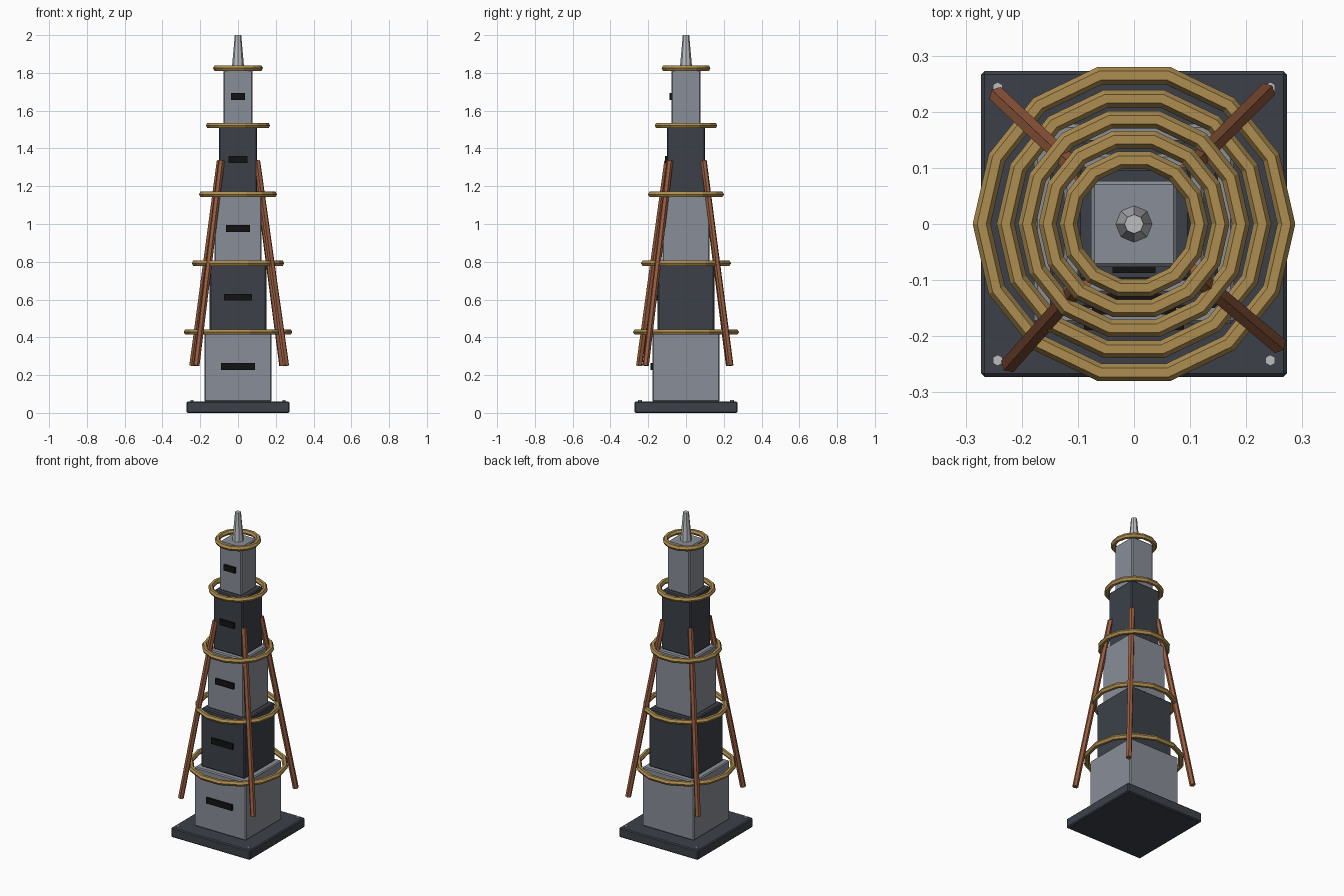
import bpy, math
from mathutils import Vector

if "Cube" in bpy.data.objects:
    bpy.data.objects.remove(bpy.data.objects["Cube"])


def mat(name, rgb):
    m = bpy.data.materials.new(name)
    m.diffuse_color = (*rgb, 1)
    m.use_nodes = True
    m.node_tree.nodes["Principled BSDF"].inputs["Base Color"].default_value = m.diffuse_color
    return m


STEEL = mat("light_steel", (0.25, 0.27, 0.31))
DARK = mat("dark_steel", (0.045, 0.052, 0.066))
BRASS = mat("brass", (0.42, 0.27, 0.08))
COPPER = mat("copper", (0.32, 0.11, 0.05))
BLACK = mat("black", (0.006, 0.006, 0.007))
SILVER = mat("silver", (0.5, 0.51, 0.53))


def finish(name, material):
    ob = bpy.context.object
    ob.name = name
    ob.data.materials.append(material)
    return ob


def box(name, size, loc, material, bevel=0.0):
    bpy.ops.mesh.primitive_cube_add(size=1, location=loc)
    ob = finish(name, material)
    ob.scale = size
    bpy.ops.object.transform_apply(location=False, rotation=False, scale=True)
    if bevel:
        mod = ob.modifiers.new("bevel", "BEVEL")
        mod.width = bevel
        mod.segments = 1
    return ob


# Base slab with corner bolts
box("base", (0.545, 0.545, 0.06), (0, 0, 0.03), DARK, 0.006)
for sx in (-1, 1):
    for sy in (-1, 1):
        bpy.ops.mesh.primitive_cylinder_add(
            vertices=6, radius=0.01, depth=0.02, location=(sx * 0.243, sy * 0.243, 0.058))
        finish("base_bolt", SILVER)

# Stacked tower tiers, each with a front slit window and a ring at its top
levels = [0.06, 0.428, 0.792, 1.157, 1.522, 1.825]
halves = [0.178, 0.150, 0.125, 0.101, 0.0765]
for i, h in enumerate(halves):
    z0, z1 = levels[i], levels[i + 1]
    mid = (z0 + z1) / 2
    box(f"tier_{i + 1}", (2 * h, 2 * h, z1 - z0), (0, 0, mid), DARK if i % 2 else STEEL, 0.006)
    box(f"slit_window_{i + 1}", (h, 0.02, 0.036), (0, -h - 0.001, mid + 0.002), BLACK)
    bpy.ops.mesh.primitive_torus_add(
        major_segments=14, minor_segments=6, major_radius=1.525 * h,
        minor_radius=0.016, location=(0, 0, z1))
    finish(f"ring_{i + 1}", BRASS)

# Leaning struts, spaced slightly unevenly around the tower
for i in range(4):
    a = math.pi / 4 + 1.6 * i
    d = Vector((math.cos(a), math.sin(a), 0))
    low = d * 0.332 + Vector((0, 0, 0.25))
    high = d * 0.132 + Vector((0, 0, 1.335))
    axis = high - low
    bpy.ops.mesh.primitive_cylinder_add(
        vertices=6, radius=0.017, depth=axis.length, location=(low + high) / 2,
        rotation=axis.to_track_quat("Z", "Y").to_euler())
    finish(f"strut_{i + 1}", COPPER)

# Tapered spire
bpy.ops.mesh.primitive_cone_add(
    vertices=8, radius1=0.033, radius2=0.017, depth=0.18, location=(0, 0, 1.91))
finish("spire", SILVER)
